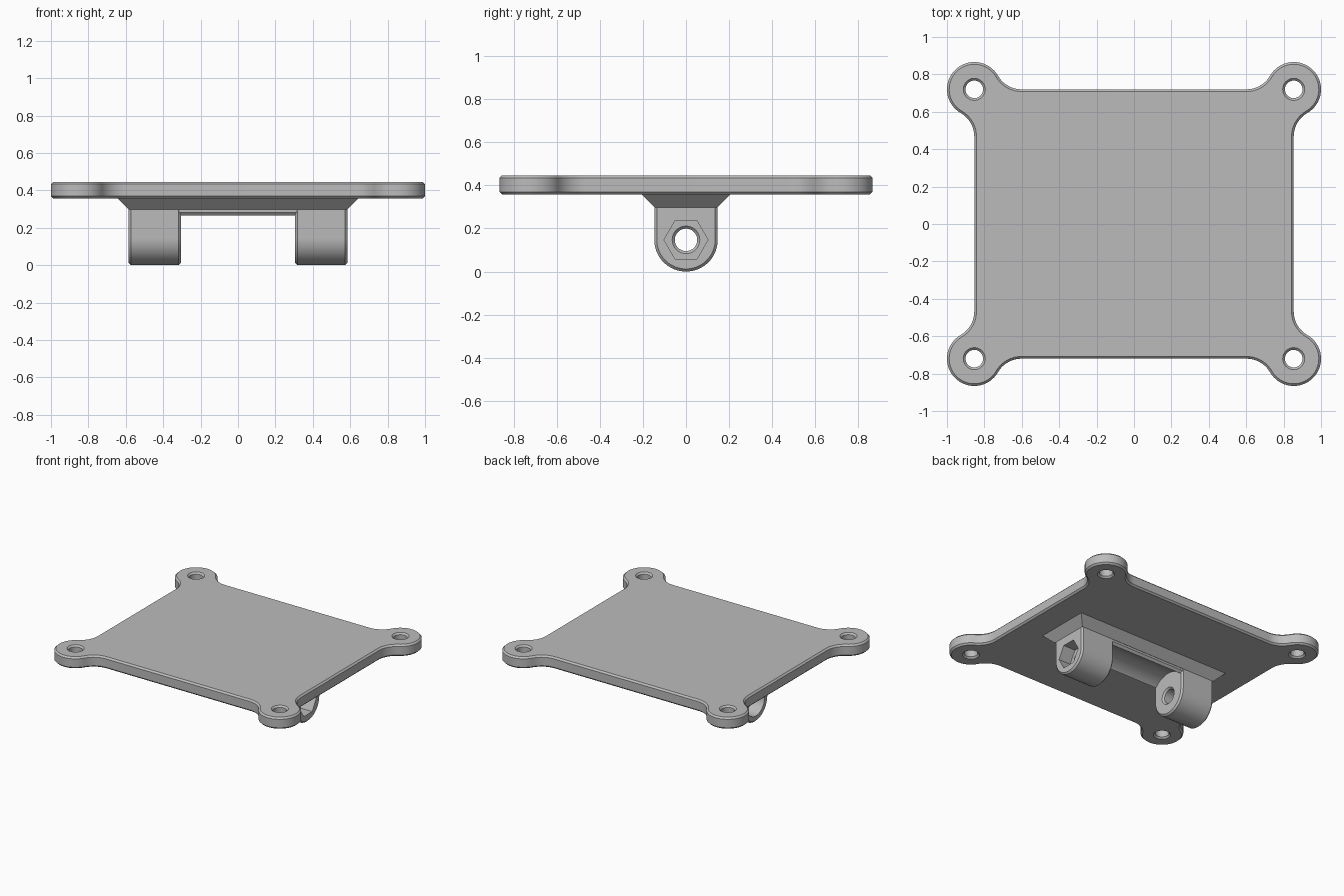
import bpy, bmesh
from math import sin, cos, pi, radians, sqrt

cube = bpy.data.objects.get("Cube")
if cube:
    bpy.data.objects.remove(cube)

grey = bpy.data.materials.new("light grey")
grey.use_nodes = True
grey.diffuse_color = (0.5, 0.5, 0.5, 1)
grey.node_tree.nodes["Principled BSDF"].inputs["Base Color"].default_value = (0.5, 0.5, 0.5, 1)

R = 0.146                        # corner ear and fillet radius
HX, HY = 1 - R, 0.866 - R        # ear centres
Z0, Z1 = 0.358, 0.446            # plate underside and top
C = 0.012                        # edge chamfer
AXIS_Z, LUG_R = 0.147, 0.147     # hinge axis
LUG_IN, LUG_OUT = 0.305, 0.585


def arc(cx, cy, r, a, b, n):
    steps = [radians(a + (b - a) * i / n) for i in range(n + 1)]
    return [(cx + r * cos(t), cy + r * sin(t)) for t in steps]


def loft(name, rings):
    """Closed solid skinned through rings of equal point count."""
    bm = bmesh.new()
    loops = [[bm.verts.new(p) for p in ring] for ring in rings]
    n = len(loops[0])
    for a, b in zip(loops, loops[1:]):
        for i in range(n):
            bm.faces.new((a[i], a[(i + 1) % n], b[(i + 1) % n], b[i]))
    bm.faces.new(loops[0])
    bm.faces.new(loops[-1])
    bmesh.ops.recalc_face_normals(bm, faces=bm.faces)
    mesh = bpy.data.meshes.new(name)
    bm.to_mesh(mesh)
    bm.free()
    mesh.materials.append(grey)
    ob = bpy.data.objects.new(name, mesh)
    bpy.context.collection.objects.link(ob)
    return ob


def along_x(pts, x):
    return [(x, y, z) for y, z in pts]


def along_z(pts, z):
    return [(x, y, z) for x, y in pts]


def lathe_x(name, steps, n=48):
    return loft(name, [along_x(arc(0, AXIS_Z, r, 0, 360, n)[:-1], x) for x, r in steps])


def combine(target, tool, operation):
    mod = target.modifiers.new("combine", "BOOLEAN")
    mod.operation, mod.solver, mod.object = operation, "EXACT", tool
    bpy.context.view_layer.objects.active = target
    bpy.ops.object.modifier_apply(modifier=mod.name)
    bpy.data.objects.remove(tool)


def plate_outline(d):
    """Rectangle with round ears blended by fillets, inset by d."""
    s = sqrt(3) * R
    quarter = arc(HX + R, HY - s, R + d, 180, 120, 10)
    quarter += arc(HX, HY, R - d, -60, 150, 32)[1:-1]
    quarter += arc(HX - s, HY + R, R + d, -30, -90, 10)
    pts = []
    for sx, sy in ((1, 1), (-1, 1), (-1, -1), (1, -1)):
        part = [(sx * x, sy * y) for x, y in quarter]
        pts += part if sx * sy > 0 else part[::-1]
    return pts


# Mounting plate with chamfered rims
plate = loft("mounting_plate", [along_z(plate_outline(d), z) for z, d in
                                ((Z0, C), (Z0 + C, 0), (Z1 - C, 0), (Z1, C))])

# Screw holes, chamfered at both mouths
for sx in (1, -1):
    for sy in (1, -1):
        steps = ((Z0 - C, 0.071), (Z0 + C, 0.047), (Z1 - C, 0.047), (Z1 + C, 0.071))
        hole = loft("hole_cutter", [along_z(arc(sx * HX, sy * HY, r, 0, 360, 40)[:-1], z)
                                    for z, r in steps])
        combine(plate, hole, "DIFFERENCE")


# Flared base of the hinge, sunk slightly into the plate
def rect(hx, hy, z):
    return [(hx, hy, z), (-hx, hy, z), (-hx, -hy, z), (hx, -hy, z)]


bracket = loft("hinge_bracket", [rect(LUG_OUT, 0.147, 0.298), rect(0.645, 0.207, Z0),
                                 rect(0.645, 0.207, Z0 + 0.02)])

# Bridge between the lugs, hollowed around the hinge axis
bridge = loft("bridge", [along_x([(0.145, 0.34), (0.145, 0.283), (0.13, 0.265),
                                  (-0.13, 0.265), (-0.145, 0.283), (-0.145, 0.34)], x)
                         for x in (-0.42, 0.42)])
combine(bracket, bridge, "UNION")
combine(bracket, lathe_x("recess_cutter", ((-0.4, 0.176), (0.4, 0.176)), 72), "DIFFERENCE")


# Two rounded lugs with chamfered ends
def lug_profile(d):
    return [(LUG_R - d, 0.34), (d - LUG_R, 0.34)] + arc(0, AXIS_Z, LUG_R - d, 180, 360, 36)


POCKET = LUG_OUT - 0.1
for side in (1, -1):
    lug = loft("lug", [along_x(lug_profile(d), side * x) for x, d in
                       ((LUG_IN, C), (LUG_IN + C, 0), (LUG_OUT - C, 0), (LUG_OUT, C))])
    combine(bracket, lug, "UNION")
    # Pin bore
    bore = lathe_x("bore_cutter", [(side * x, r) for x, r in (
        (LUG_IN - C, 0.076), (LUG_IN + C, 0.052), (POCKET - C, 0.052),
        (POCKET, 0.064), (POCKET + C, 0.064))])
    combine(bracket, bore, "DIFFERENCE")
    # Hexagonal nut pocket on the left, round head pocket on the right
    pocket = lathe_x("pocket_cutter", [(side * POCKET, 0.102), (side * 0.62, 0.102)],
                     6 if side > 0 else 48)
    combine(bracket, pocket, "DIFFERENCE")

# Smooth curves, crisp edges
for ob in (plate, bracket):
    bpy.ops.object.select_all(action="DESELECT")
    ob.select_set(True)
    bpy.context.view_layer.objects.active = ob
    bpy.ops.object.shade_smooth_by_angle(angle=radians(30))
